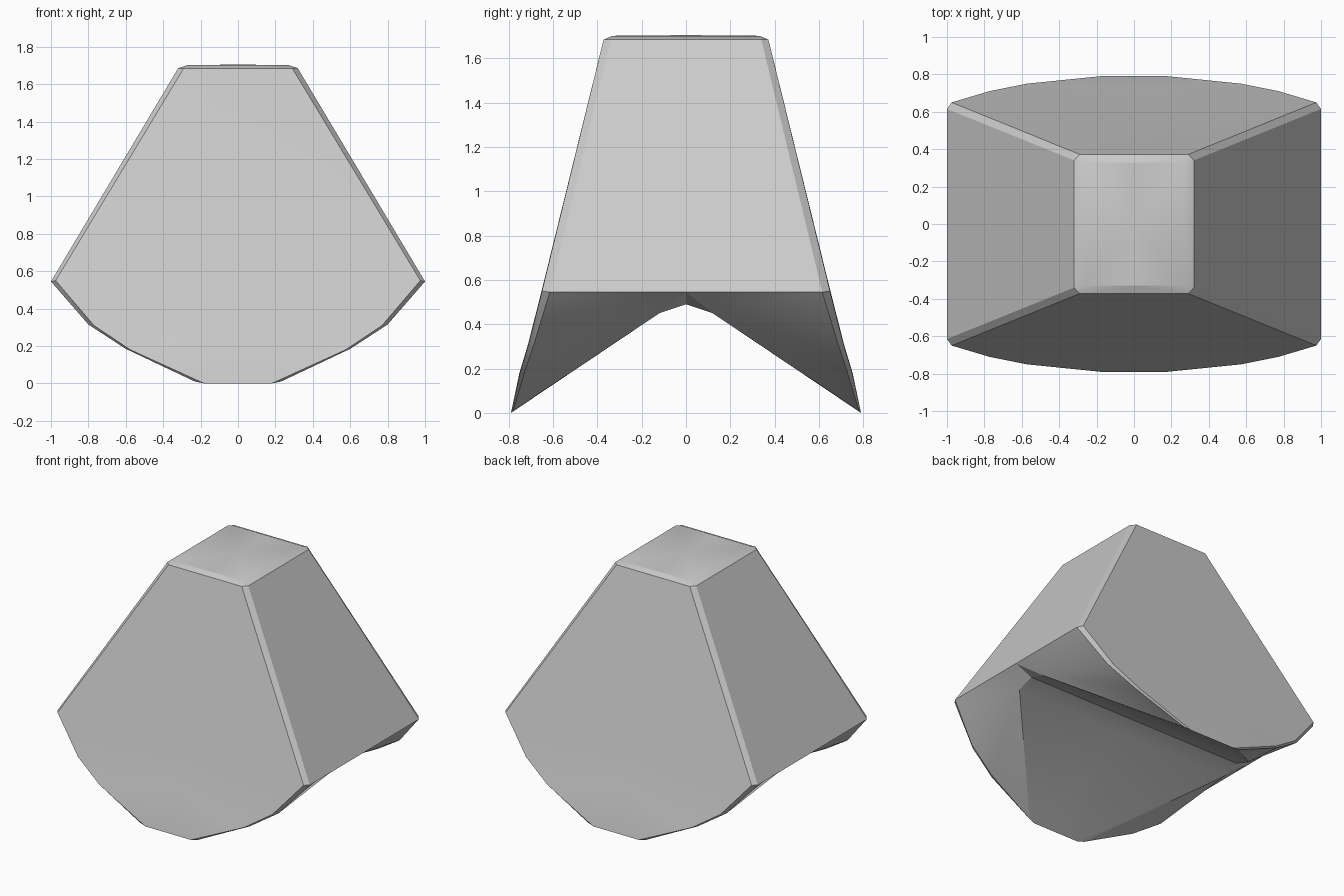
import bpy, bmesh, math

if "Cube" in bpy.data.objects:
    bpy.data.objects.remove(bpy.data.objects["Cube"])

# One quarter (x >= 0, y >= 0) of the tapered cap, mirrored four ways
P = {
    # crown: nearly flat plateau and its shoulder
    "t0": (0, 0, 1.705), "tx": (.27, 0, 1.702), "tc": (.27, .33, 1.702), "ty": (0, .33, 1.702),
    "sx0": (.32, 0, 1.685), "sx1": (.32, .34, 1.685), "sy1": (.29, .372, 1.685), "sy0": (0, .372, 1.685),
    # lower edge of the side wall
    "b0": (1, 0, .545), "b1": (1, .615, .545),
    # rounded lobe outline on the front wall, and its centre line
    "l0": (.975, .65, .55), "l1": (.77, .711, .31), "l2": (.575, .75, .18), "l3": (.18, .79, 0),
    "c0": (0, .652, .55), "c1": (0, .713, .31), "c2": (0, .752, .18), "c3": (0, .79, 0),
    # bevelled rim of the lobe
    "r1": (.80, .685, .315), "r2": (.60, .728, .185), "r3": (.23, .78, .01),
    # underside vault
    "u0": (0, 0, .49), "u1": (.87, 0, .49), "u2": (.87, .12, .45), "u3": (0, .12, .45),
}
FACES = """t0 tx tc ty|tx sx0 sx1 tc|ty tc sy1 sy0|tc sx1 sy1
sx0 b0 b1 sx1|sx1 b1 l0 sy1|sy0 sy1 l0 c0|c0 l0 l1 c1|c1 l1 l2 c2|c2 l2 l3 c3
l0 b1 r1 l1|l1 r1 r2 l2|l2 r2 r3 l3
b0 u1 u2|b0 u2 b1|b1 u2 r1|r1 u2 r2|r2 u2 r3|r3 u2 l3|u3 u2 l3 c3|u0 u1 u2 u3"""

bm = bmesh.new()
for mx in (1, -1):
    for my in (1, -1):
        v = {k: bm.verts.new((x * mx, y * my, z)) for k, (x, y, z) in P.items()}
        for f in FACES.replace("\n", "|").split("|"):
            bm.faces.new([v[k] for k in f.split()])
bmesh.ops.remove_doubles(bm, verts=bm.verts, dist=1e-4)
bmesh.ops.recalc_face_normals(bm, faces=bm.faces)
mesh = bpy.data.meshes.new("tapered_cap")
bm.to_mesh(mesh)
bm.free()

cap = bpy.data.objects.new("tapered_cap", mesh)
bpy.context.collection.objects.link(cap)

# Plain grey
grey = bpy.data.materials.new("plain_grey")
grey.diffuse_color = (.6, .6, .6, 1)
grey.use_nodes = True
grey.node_tree.nodes["Principled BSDF"].inputs["Base Color"].default_value = grey.diffuse_color
mesh.materials.append(grey)

# Soft shoulder and walls, crisp main edges
bpy.context.view_layer.objects.active = cap
cap.select_set(True)
bpy.ops.object.shade_smooth_by_angle(angle=math.radians(20))
